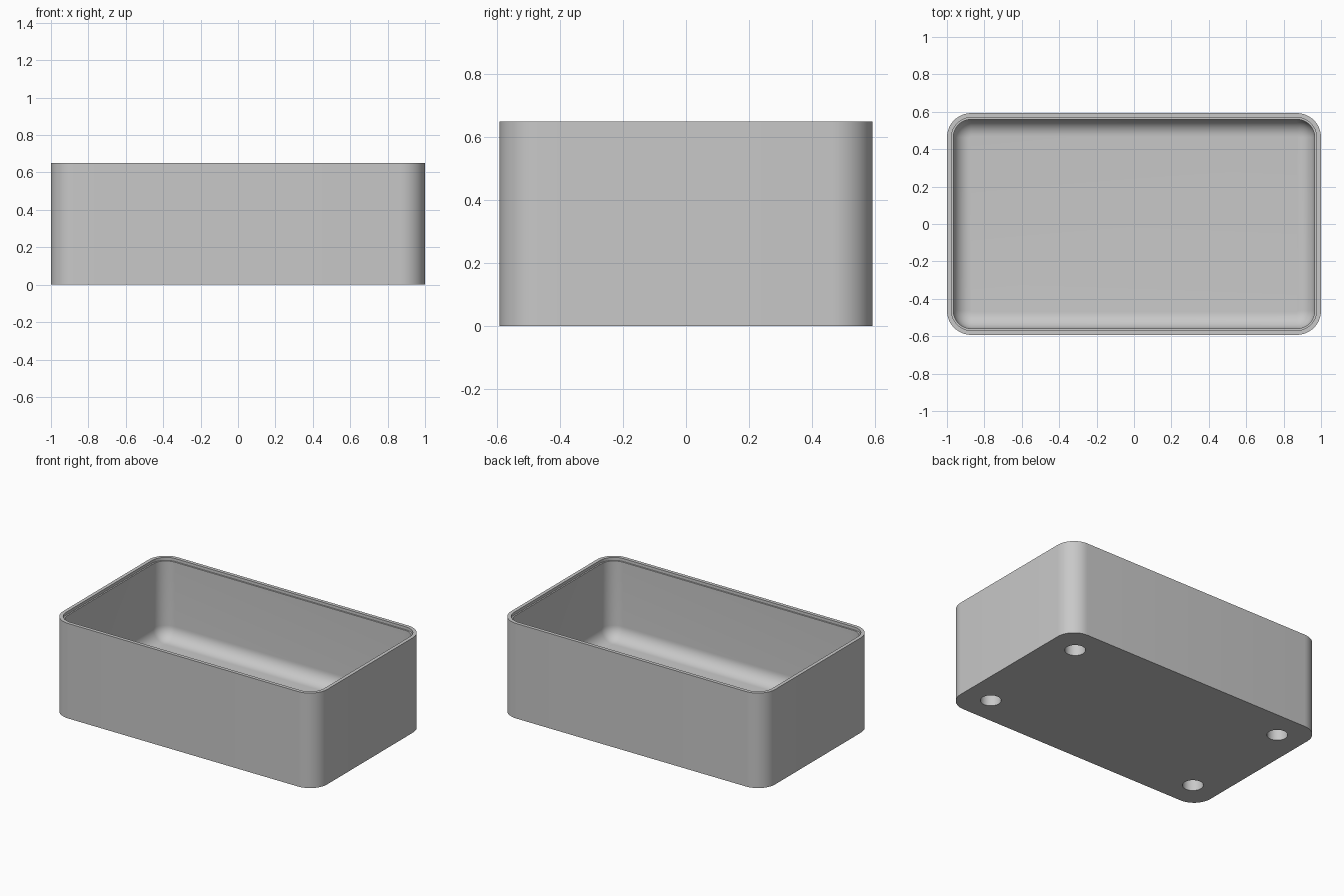
import bpy, bmesh
from math import sin, cos, pi, radians

cube = bpy.data.objects.get("Cube")
if cube:
    bpy.data.objects.remove(cube, do_unlink=True)

HX, HY, H = 1.0, 0.593, 0.65      # half length, half width, height
CORNER, WALL, LEDGE = 0.13, 0.024, 0.01
FLOOR, FILLET = 0.1, 0.09
HOLE_INSET, HOLE_R, HOLE_DEPTH = 0.19, 0.064, 0.08
ARC = 12

grey = bpy.data.materials.new("light grey")
grey.use_nodes = True
color = (0.58, 0.58, 0.58, 1)
grey.diffuse_color = color
grey.node_tree.nodes["Principled BSDF"].inputs["Base Color"].default_value = color


def add_ring(bm, inset, z):
    """Rounded rectangle, offset inwards from the outer wall."""
    r = CORNER - inset
    cx, cy = HX - CORNER, HY - CORNER
    ring = []
    for q, (sx, sy) in enumerate([(1, 1), (-1, 1), (-1, -1), (1, -1)]):
        for i in range(ARC + 1):
            a = (q + i / ARC) * pi / 2
            ring.append(bm.verts.new((sx * cx + r * cos(a), sy * cy + r * sin(a), z)))
    return ring


# Wall section: outside, rim, small inner ledge, then the floor fillet
inner = WALL + LEDGE
section = [(0, 0), (0, H), (WALL, H), (WALL, H - 0.02), (inner, H - 0.02)]
for i in range(ARC + 1):
    a = i / ARC * pi / 2
    section.append((inner + FILLET * (1 - cos(a)), FLOOR + FILLET * (1 - sin(a))))

bm = bmesh.new()
rings = [add_ring(bm, *p) for p in section]
for low, high in zip(rings, rings[1:]):
    for i in range(len(low)):
        j = (i + 1) % len(low)
        bm.faces.new((low[i], low[j], high[j], high[i]))
bm.faces.new(rings[0][::-1])
bm.faces.new(rings[-1])
bmesh.ops.recalc_face_normals(bm, faces=bm.faces)
mesh = bpy.data.meshes.new("open_box")
bm.to_mesh(mesh)
bm.free()
box = bpy.data.objects.new("open_box", mesh)
bpy.context.collection.objects.link(box)
mesh.materials.append(grey)

# Four blind round holes in the underside
bpy.ops.object.select_all(action='DESELECT')
for sx in (-1, 1):
    for sy in (-1, 1):
        bpy.ops.mesh.primitive_cylinder_add(
            vertices=40, radius=HOLE_R, depth=2 * HOLE_DEPTH,
            location=(sx * (HX - HOLE_INSET), sy * (HY - HOLE_INSET), 0))
        cutter = bpy.context.object
        cutter.name = "hole_cutter"
        cutter.hide_render = True
        cutter.data.materials.append(grey)
        bpy.ops.object.select_all(action='DESELECT')
        bpy.context.view_layer.objects.active = box
        box.select_set(True)
        cut = box.modifiers.new("foot_hole", 'BOOLEAN')
        cut.operation = 'DIFFERENCE'
        cut.solver = 'EXACT'
        cut.object = cutter
        bpy.ops.object.modifier_apply(modifier=cut.name)
        bpy.data.objects.remove(cutter, do_unlink=True)

# Smooth the rounded corners and fillet, keep the edges crisp
bpy.context.view_layer.objects.active = box
box.select_set(True)
bpy.ops.object.shade_smooth_by_angle(angle=radians(30))
